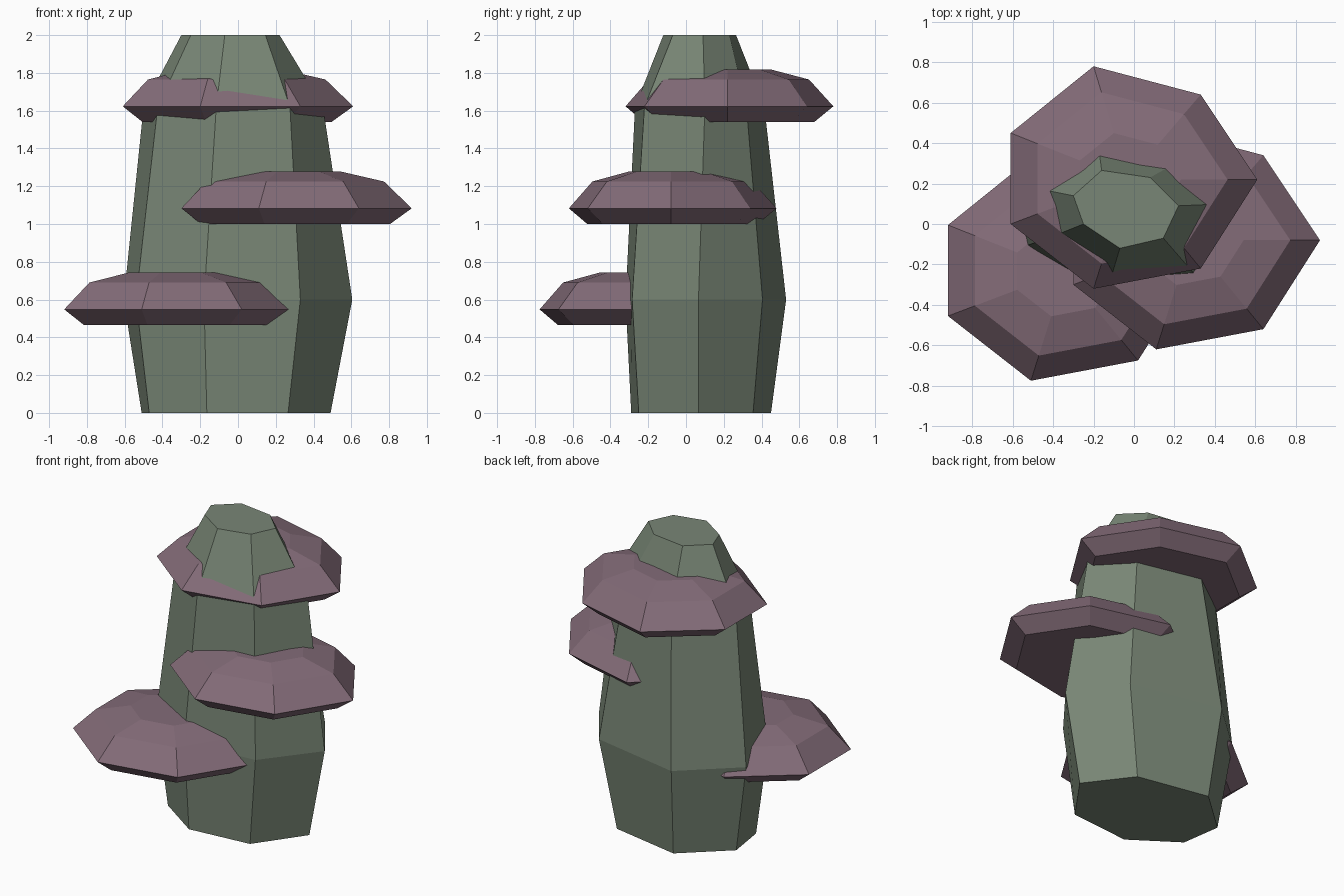
import bpy, bmesh

if "Cube" in bpy.data.objects:
    bpy.data.objects.remove(bpy.data.objects["Cube"])


def material(name, color):
    m = bpy.data.materials.new(name)
    m.diffuse_color = (*color, 1)
    m.use_nodes = True
    m.node_tree.nodes["Principled BSDF"].inputs["Base Color"].default_value = m.diffuse_color
    return m


def loft(name, rings, mat):
    """Skin a stack of equal-sided rings and close both ends, flat shaded."""
    bm = bmesh.new()
    loops = [[bm.verts.new(p) for p in ring] for ring in rings]
    n = len(loops[0])
    for low, high in zip(loops, loops[1:]):
        for i in range(n):
            j = (i + 1) % n
            bm.faces.new((low[i], low[j], high[j], high[i]))
    bm.faces.new(loops[0][::-1])
    bm.faces.new(loops[-1])
    bmesh.ops.recalc_face_normals(bm, faces=bm.faces)
    mesh = bpy.data.meshes.new(name)
    bm.to_mesh(mesh)
    bm.free()
    mesh.materials.append(mat)
    obj = bpy.data.objects.new(name, mesh)
    bpy.context.collection.objects.link(obj)
    return obj


bark = material("bark", (0.19, 0.24, 0.18))
fungus = material("fungus", (0.23, 0.15, 0.19))

# Trunk: uneven seven-sided log, widest at 0.6, tapering to a blunt top
trunk_rings = {
    0.0: [(.49, .065), (.27, .355), (-.22, .45), (-.51, .19), (-.47, -.08), (-.165, -.29), (.265, -.25)],
    0.6: [(.605, .066), (.37, .405), (-.26, .53), (-.605, .22), (-.54, -.11), (-.18, -.32), (.33, -.285)],
    1.62: [(.45, .10), (.24, .32), (-.18, .415), (-.50, .18), (-.425, -.07), (-.115, -.27), (.275, -.22)],
    2.0: [(.22, .09), (.08, .23), (-.16, .265), (-.30, .14), (-.25, 0), (-.07, -.12), (.145, -.07)],
}
loft("trunk", [[(x, y, z) for x, y in pts] for z, pts in trunk_rings.items()], bark)

# Shelf fungus: one rim outline, scaled at each level (scale, height)
rim = [(.64, 0), (.36, .42), (-.17, .56), (-.58, .23), (-.58, -.22), (-.17, -.54), (.36, -.44)]
levels = [(.82, 0), (1, .083), (.77, .225), (.41, .278)]
shelves = {
    "lower_shelf": (-.34, -.235, .465),
    "middle_shelf": (.28, -.08, 1.0),
    "upper_shelf": (-.03, .22, 1.54),
}
for name, (cx, cy, cz) in shelves.items():
    loft(name, [[(cx + x * s, cy + y * s, cz + h) for x, y in rim] for s, h in levels], fungus)
